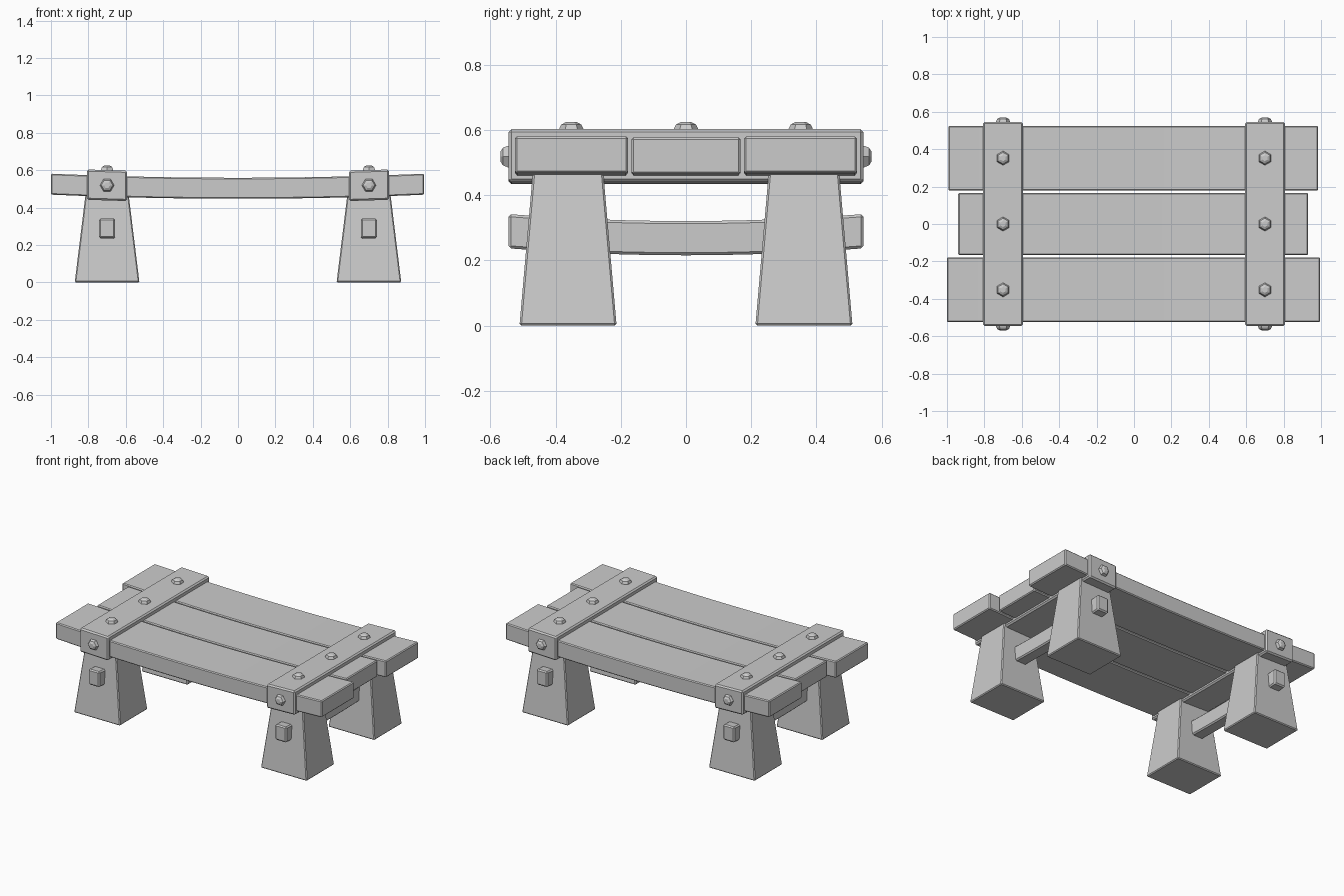
import bpy, bmesh, math
from mathutils import Vector, Matrix

if "Cube" in bpy.data.objects:
    bpy.data.objects.remove(bpy.data.objects["Cube"])


def finish(name, bm, bevel=0.0):
    bmesh.ops.recalc_face_normals(bm, faces=bm.faces)
    me = bpy.data.meshes.new(name)
    bm.to_mesh(me)
    bm.free()
    ob = bpy.data.objects.new(name, me)
    bpy.context.collection.objects.link(ob)
    if bevel:
        m = ob.modifiers.new("edge_bevel", 'BEVEL')
        m.width = bevel
        m.segments = 1
        m.limit_method = 'ANGLE'
        m.angle_limit = math.radians(30)
    return ob


def box(name, lo, hi, bevel, axis=0, cuts=0, sag=0.0, taper=None):
    """Box between two corners, optionally sagging along an axis or tapered to the top."""
    lo, hi = Vector(lo), Vector(hi)
    mid, size = (lo + hi) / 2, hi - lo
    bm = bmesh.new()
    bmesh.ops.create_cube(bm, size=1)
    for v in bm.verts:
        if taper and v.co.z > 0:
            v.co.x *= taper[0]
            v.co.y *= taper[1]
        v.co = mid + Vector(a * b for a, b in zip(v.co, size))
    normal = Vector((0, 0, 0))
    normal[axis] = 1
    for i in range(1, cuts + 1):
        p = mid.copy()
        p[axis] = lo[axis] + size[axis] * i / (cuts + 1)
        bmesh.ops.bisect_plane(bm, geom=bm.verts[:] + bm.edges[:] + bm.faces[:],
                               plane_co=p, plane_no=normal)
    for v in bm.verts:
        v.co.z += sag * v.co[axis] ** 2
    return finish(name, bm, bevel)


def bolt(name, loc, rot, turn):
    """Six-sided domed bolt head, rising along its local z."""
    bm = bmesh.new()
    rings = []
    for r, h in ((0.038, -0.012), (0.038, 0.002), (0.031, 0.017), (0.016, 0.025)):
        rings.append([bm.verts.new((r * math.cos(turn + i * math.pi / 3),
                                    r * math.sin(turn + i * math.pi / 3), h))
                      for i in range(6)])
    for a, b in zip(rings, rings[1:]):
        for i in range(6):
            j = (i + 1) % 6
            bm.faces.new((a[i], a[j], b[j], b[i]))
    bm.faces.new(rings[0])
    bm.faces.new(rings[-1])
    bm.transform(Matrix.Translation(loc) @ Matrix.Rotation(rot, 4, 'X'))
    finish(name, bm)


# sagging top planks
SAG = 0.022
for name, x0, x1, y0, y1 in (("front_plank", -1.0, 0.995, -0.525, -0.178),
                             ("middle_plank", -0.94, 0.93, -0.167, 0.167),
                             ("back_plank", -0.993, 0.985, 0.178, 0.525)):
    box(name, (x0, y0, 0.447), (x1, y1, 0.559), 0.006, 0, 11, SAG)

for side, s in (("left", -1), ("right", 1)):
    cx = 0.7 * s
    # clamp band around the planks, following the sag
    box(side + "_band", (cx - 0.107, -0.545, 0.427), (cx + 0.107, 0.545, 0.589),
        0.009, 0, 0, SAG)
    # stretcher passing through both legs
    box(side + "_stretcher", (cx - 0.042, -0.545, 0.216), (cx + 0.042, 0.545, 0.321),
        0.008, 1, 11, 0.072)
    # bolts on the band
    for i, y in enumerate((-0.352, 0, 0.352)):
        bolt(f"{side}_top_bolt_{i + 1}", (cx, y, 0.600), 0, math.pi / 2)
    for end, e in (("front", -1), ("back", 1)):
        bolt(f"{side}_{end}_bolt", (cx, e * 0.545, 0.519), -e * math.pi / 2, 0)
        # tapered legs
        cy = 0.362 * e
        box(f"{side}_{end}_leg", (cx - 0.173, cy - 0.149, 0), (cx + 0.173, cy + 0.149, 0.48),
            0.006, taper=(0.66, 0.72))
